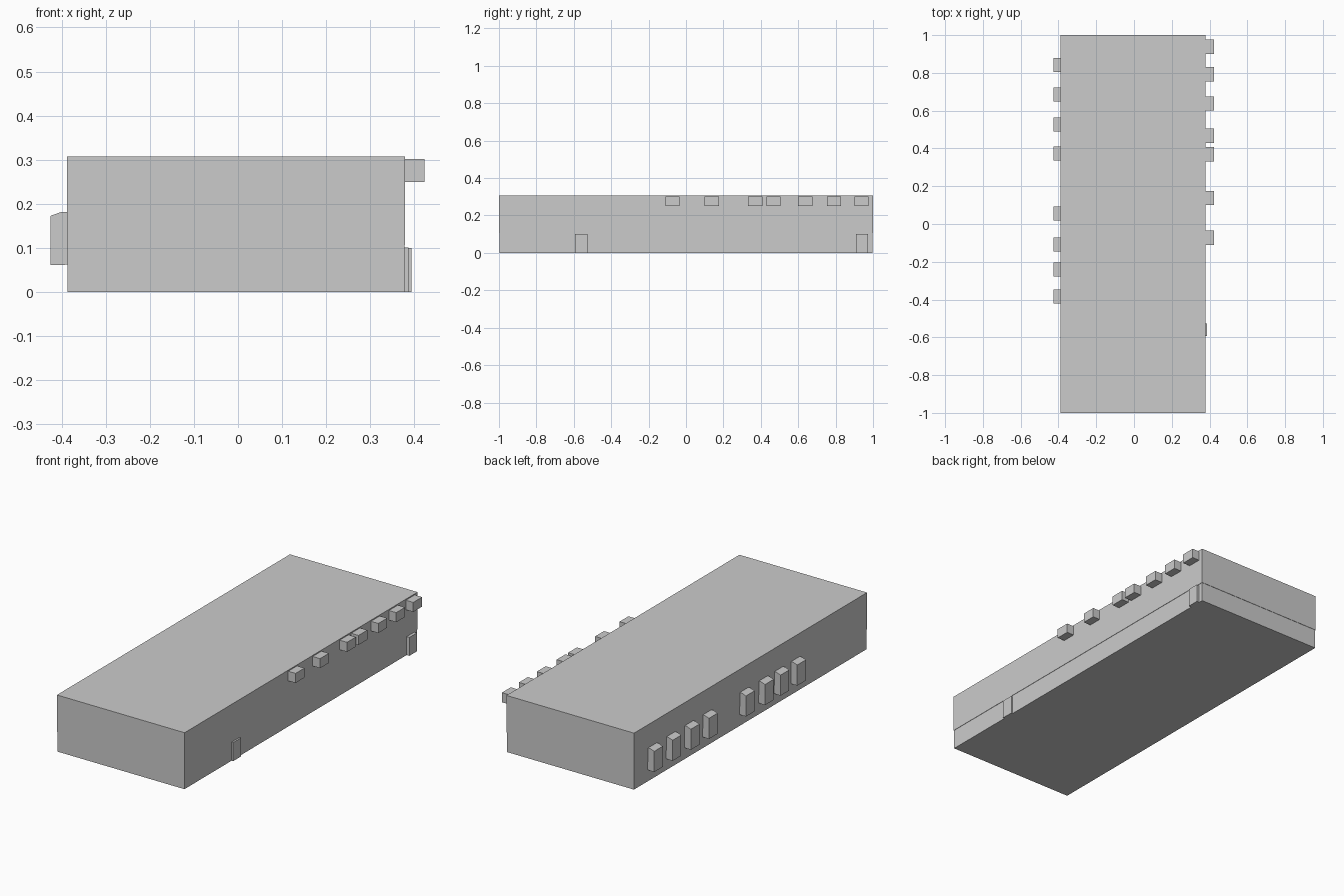
import bpy, bmesh

if "Cube" in bpy.data.objects:
    bpy.data.objects.remove(bpy.data.objects["Cube"])


def prism(name, profile, y0, y1):
    """Extrude an (x, z) profile along y."""
    bm = bmesh.new()
    face = bm.faces.new([bm.verts.new((x, y0, z)) for x, z in profile])
    ext = bmesh.ops.extrude_face_region(bm, geom=[face])
    verts = [g for g in ext["geom"] if isinstance(g, bmesh.types.BMVert)]
    bmesh.ops.translate(bm, verts=verts, vec=(0, y1 - y0, 0))
    bmesh.ops.recalc_face_normals(bm, faces=bm.faces[:])
    mesh = bpy.data.meshes.new(name)
    bm.to_mesh(mesh)
    bm.free()
    obj = bpy.data.objects.new(name, mesh)
    bpy.context.collection.objects.link(obj)
    return obj


def box(name, x0, x1, y0, y1, z0, z1):
    return prism(name, [(x0, z0), (x1, z0), (x1, z1), (x0, z1)], y0, y1)


# Two stacked storeys, the lower one very slightly inset
box("lower_storey", -0.386, 0.377, -0.998, 0.998, 0, 0.107)
box("upper_storey", -0.388, 0.379, -1, 1, 0.107, 0.308)

# Small high boxes along the right wall
for y in (-0.072, 0.138, 0.37, 0.468, 0.638, 0.792, 0.938):
    box("high_window", 0.37, 0.423, y - 0.038, y + 0.038, 0.25, 0.302)

# Tall windows with a sloped top on the left wall
window_profile = [(-0.38, 0.064), (-0.4, 0.061), (-0.425, 0.061),
                  (-0.425, 0.173), (-0.4, 0.182), (-0.38, 0.182)]
for y in (0.843, 0.685, 0.528, 0.373, 0.055, -0.108, -0.242, -0.385):
    prism("tall_window", window_profile, y - 0.037, y + 0.037)

# Doors on the right wall
box("front_door", 0.37, 0.386, -0.593, -0.527, 0, 0.101)
box("back_door", 0.37, 0.393, 0.91, 0.974, 0, 0.1)
